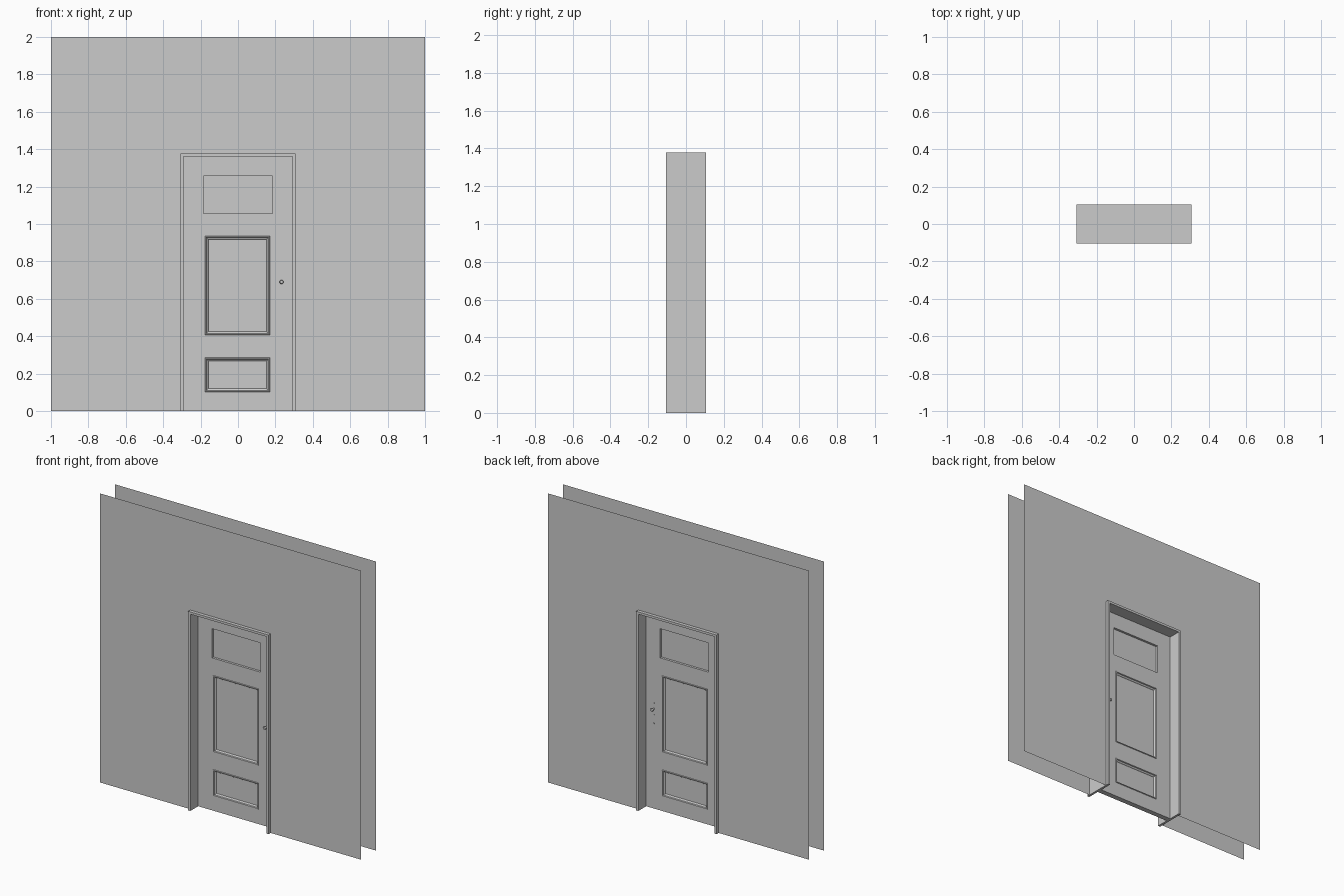
import bpy, bmesh, math
from mathutils import Matrix

if "Cube" in bpy.data.objects:
    bpy.data.objects.remove(bpy.data.objects["Cube"])

WALL_Y = 0.082        # wall sheets
FRAME_Y = 0.105       # half depth of the door lining
OUT_X, OUT_Z = 0.308, 1.378
IN_X, IN_Z = 0.292, 1.362
DOOR_Y = 0.018        # half thickness of the door leaf


def finish(name, bm, recalc=True):
    bmesh.ops.remove_doubles(bm, verts=bm.verts, dist=1e-5)
    if recalc:
        bmesh.ops.recalc_face_normals(bm, faces=bm.faces)
    me = bpy.data.meshes.new(name)
    bm.to_mesh(me)
    bm.free()
    ob = bpy.data.objects.new(name, me)
    bpy.context.collection.objects.link(ob)
    return ob


def arch(ox, oz, ix, iz):
    """Upside-down U outline in x, z."""
    return [(-ox, 0), (-ox, oz), (ox, oz), (ox, 0),
            (ix, 0), (ix, iz), (-ix, iz), (-ix, 0)]


# Two thin wall sheets with the doorway left open
for side, name in ((-1, "front_wall"), (1, "back_wall")):
    bm = bmesh.new()
    f = bm.faces.new([bm.verts.new((x, side * WALL_Y, z))
                      for x, z in arch(1, 2, OUT_X, OUT_Z)])
    f.normal_update()
    if f.normal.y * side < 0:
        f.normal_flip()
    finish(name, bm, recalc=False)

# Door frame: full-depth lining, standing slightly proud of both walls
bm = bmesh.new()
face = bm.faces.new([bm.verts.new((x, -FRAME_Y, z))
                     for x, z in arch(OUT_X, OUT_Z, IN_X, IN_Z)])
ext = bmesh.ops.extrude_face_region(bm, geom=[face], use_keep_orig=True)
bmesh.ops.translate(bm, vec=(0, 2 * FRAME_Y, 0),
                    verts=[g for g in ext["geom"] if isinstance(g, bmesh.types.BMVert)])
finish("door_frame", bm)

# Door leaf: panel = x0, x1, z0, z1, profile of (inset, height)
MOULD = [(0, 0), (0.002, 0.004), (0.006, 0.004), (0.009, -0.003),
         (0.015, -0.006), (0.018, -0.011)]
PLAIN = [(0, 0), (0.0005, -0.015)]
PANELS = [(-0.177, 0.170, 0.102, 0.285, MOULD),
          (-0.177, 0.170, 0.406, 0.936, MOULD),
          (-0.185, 0.185, 1.055, 1.257, PLAIN)]


def door_side(bm, s):
    def quad(pts):
        vs = [bm.verts.new((x, s * (DOOR_Y + h), z)) for x, z, h in pts]
        bm.faces.new(vs if s < 0 else vs[::-1])

    def rect(x0, x1, z0, z1, h=0):
        quad([(x0, z0, h), (x1, z0, h), (x1, z1, h), (x0, z1, h)])

    z_prev = 0
    for x0, x1, z0, z1, prof in PANELS:
        rect(-IN_X, IN_X, z_prev, z0)          # rail
        rect(-IN_X, x0, z0, z1)                # stiles
        rect(x1, IN_X, z0, z1)
        loops = [[(x0 + i, z0 + i, h), (x1 - i, z0 + i, h),
                  (x1 - i, z1 - i, h), (x0 + i, z1 - i, h)] for i, h in prof]
        for a, b in zip(loops, loops[1:]):
            for k in range(4):
                n = (k + 1) % 4
                quad([a[k], a[n], b[n], b[k]])
        quad(loops[-1])                        # panel field
        z_prev = z1
    rect(-IN_X, IN_X, z_prev, IN_Z)


bm = bmesh.new()
door_side(bm, -1)
door_side(bm, 1)
D = DOOR_Y
bm.faces.new([bm.verts.new(p) for p in
              ((-IN_X, D, 0), (IN_X, D, 0), (IN_X, -D, 0), (-IN_X, -D, 0))])
finish("door_leaf", bm, recalc=False)


def turned(name, x, z, side, profile, seg=16):
    """Revolve (radius, distance from door) about the y axis."""
    bm = bmesh.new()
    vs = [bm.verts.new((r, 0, d)) for r, d in profile]
    es = [bm.edges.new(p) for p in zip(vs, vs[1:])]
    bmesh.ops.spin(bm, geom=vs + es, cent=(0, 0, 0), axis=(0, 0, 1),
                   angle=2 * math.pi, steps=seg)
    bmesh.ops.transform(bm, verts=bm.verts,
                        matrix=Matrix.Translation((x, side * DOOR_Y, z))
                        @ Matrix.Rotation(-side * math.pi / 2, 4, 'X'))
    ob = finish(name, bm)
    bpy.context.view_layer.objects.active = ob
    ob.select_set(True)
    bpy.ops.object.shade_smooth_by_angle(angle=math.radians(40))
    ob.select_set(False)


# Knobs on both faces, with small fittings on the back
KNOB = [(0.006, -0.002), (0.006, 0.014), (0.010, 0.018),
        (0.011, 0.024), (0.008, 0.029), (0, 0.031)]
STUD = [(0.004, -0.002), (0.004, 0.003), (0, 0.003)]
for side, name in ((-1, "front_knob"), (1, "back_knob")):
    turned(name, 0.233, 0.69, side, KNOB)
for i, z in enumerate((0.73, 0.65, 0.59)):
    turned(f"back_stud_{i + 1}", 0.233, z, 1, STUD, 10)
